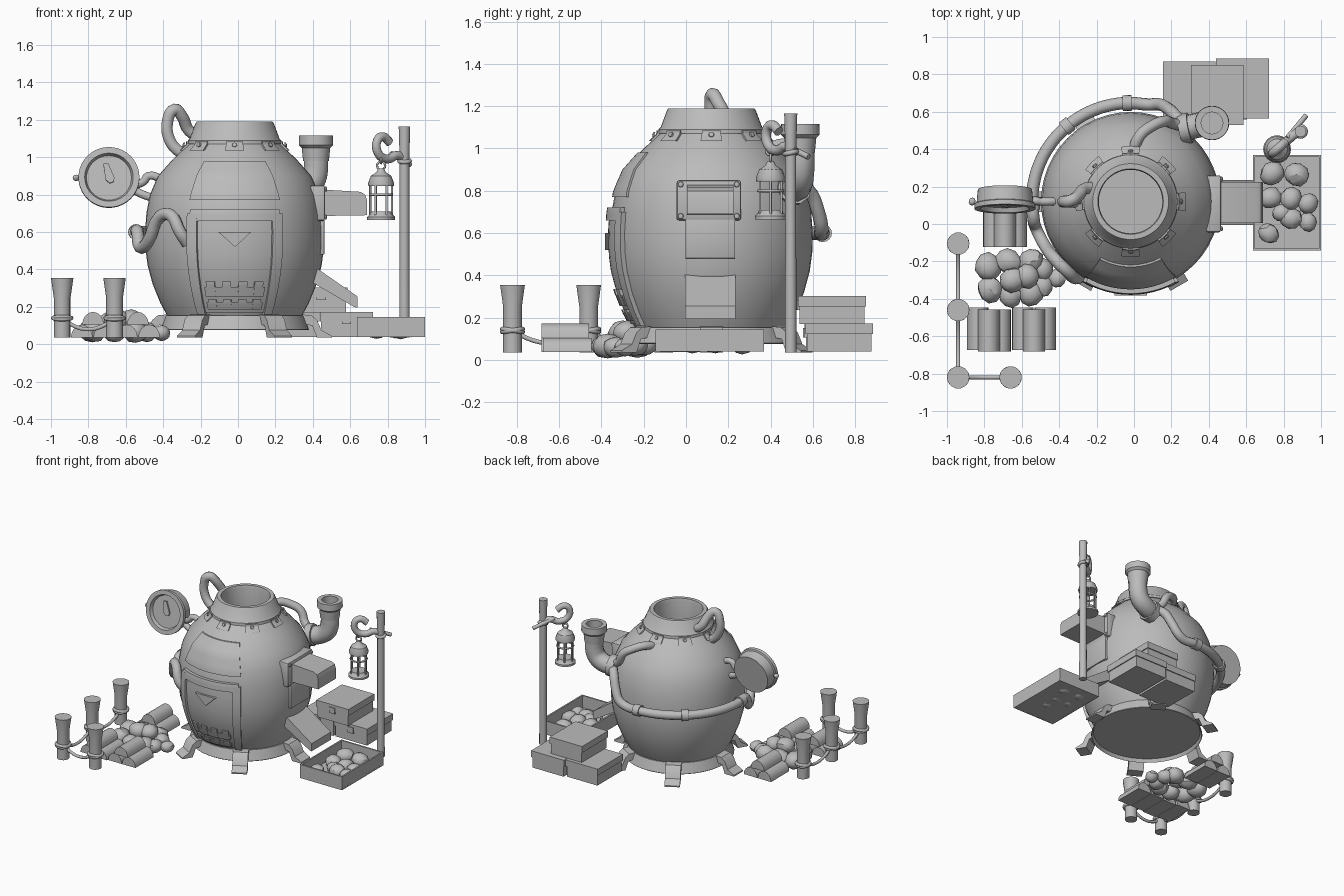
import bpy, bmesh, math, random
from mathutils import Matrix

random.seed(4)
grey = bpy.data.materials.new("plain_grey")
grey.diffuse_color = (0.5, 0.5, 0.5, 1)
CX, CY = -0.018, 0.12          # vessel axis
BODY = [(0.362, 0.155), (0.397, 0.22), (0.438, 0.32), (0.465, 0.42), (0.477, 0.51), (0.479, 0.6),
        (0.472, 0.7), (0.453, 0.8), (0.41, 0.9), (0.33, 0.99), (0.245, 1.07)]


def finish(name, bm, angle=35, mat=None):
    if mat:
        bm.transform(mat)
    bmesh.ops.remove_doubles(bm, verts=bm.verts, dist=1e-5)
    bmesh.ops.recalc_face_normals(bm, faces=bm.faces)
    me = bpy.data.meshes.new(name)
    bm.to_mesh(me)
    bm.free()
    for p in me.polygons:
        p.use_smooth = True
    me.set_sharp_from_angle(angle=math.radians(angle))
    me.materials.append(grey)
    ob = bpy.data.objects.new(name, me)
    bpy.context.collection.objects.link(ob)
    return ob


def place(x, y, z, rz=0.0, rx=0.0):
    return Matrix.Translation((x, y, z)) @ Matrix.Rotation(math.radians(rz), 4, 'Z') @ Matrix.Rotation(math.radians(rx), 4, 'X')


def lathe(name, prof, mat, n=32, angle=35):
    bm = bmesh.new()
    rings = [[bm.verts.new((r * math.cos(2 * math.pi * i / n), r * math.sin(2 * math.pi * i / n), z))
              for i in range(n)] for r, z in prof]
    for a, b in zip(rings, rings[1:]):
        for i in range(n):
            j = (i + 1) % n
            bm.faces.new((a[i], a[j], b[j], b[i]))
    bmesh.ops.dissolve_degenerate(bm, edges=bm.edges, dist=1e-6)
    return finish(name, bm, angle, mat)


def box(name, size, mat, bevel=0.0):
    bm = bmesh.new()
    bmesh.ops.create_cube(bm, size=1, matrix=Matrix.Diagonal((*size, 1)))
    if bevel:
        bmesh.ops.bevel(bm, geom=bm.edges[:], offset=bevel, segments=2, affect='EDGES', profile=0.5)
    return finish(name, bm, 35, mat)


def prism(name, pts, width, mat):
    """Outline in local x-z, extruded along local y."""
    bm = bmesh.new()
    f = bm.faces.new([bm.verts.new((x, -width / 2, z)) for x, z in pts])
    ext = bmesh.ops.extrude_face_region(bm, geom=[f])['geom']
    bmesh.ops.translate(bm, vec=(0, width, 0), verts=[v for v in ext if isinstance(v, bmesh.types.BMVert)])
    bmesh.ops.holes_fill(bm, edges=bm.edges[:])
    return finish(name, bm, 30, mat)


def tube(name, pts, r, smooth=True, res=4):
    """Round pipe through the given points."""
    cu = bpy.data.curves.new(name, 'CURVE')
    cu.dimensions = '3D'
    cu.bevel_depth, cu.bevel_resolution, cu.use_fill_caps, cu.resolution_u = r, 3, True, res
    sp = cu.splines.new('BEZIER' if smooth else 'POLY')
    if smooth:
        sp.bezier_points.add(len(pts) - 1)
        for b, p in zip(sp.bezier_points, pts):
            b.co, b.handle_left_type, b.handle_right_type = p, 'AUTO', 'AUTO'
    else:
        sp.points.add(len(pts) - 1)
        for b, p in zip(sp.points, pts):
            b.co = (*p, 1)
    tmp = bpy.data.objects.new(name, cu)
    bpy.context.collection.objects.link(tmp)
    bpy.context.view_layer.update()
    bm = bmesh.new()
    bm.from_mesh(tmp.evaluated_get(bpy.context.evaluated_depsgraph_get()).to_mesh())
    bpy.data.objects.remove(tmp)
    return finish(name, bm, 40)


def ring(name, R, r, mat, n=20):
    prof = [(R + r * math.cos(a * math.pi / 4), r * math.sin(a * math.pi / 4)) for a in range(9)]
    return lathe(name, prof, mat, n, 60)


def radius_at(z):
    for (r0, z0), (r1, z1) in zip(BODY, BODY[1:]):
        if z <= z1:
            return r0 + (r1 - r0) * (z - z0) / (z1 - z0)
    return BODY[-1][0]


def patch(name, az, half, z0, z1, off, taper=0.0):
    """Raised plate that follows the vessel wall; az is measured from the front, in degrees."""
    bm = bmesh.new()
    nu, nv = 12, 8
    w, lay = nu + 1, (nu + 1) * (nv + 1)
    g = []
    for d in (off, -0.02):
        for j in range(nv + 1):
            z = z0 + (z1 - z0) * j / nv
            for i in range(w):
                a = math.radians(az - 90 + (half - taper * j / nv) * (2 * i / nu - 1))
                r = radius_at(z) + d
                g.append(bm.verts.new((CX + r * math.cos(a), CY + r * math.sin(a), z)))
    for j in range(nv):
        for i in range(nu):
            k = j * w + i
            bm.faces.new((g[k], g[k + 1], g[k + w + 1], g[k + w]))
    rim = ([i for i in range(w)] + [j * w + nu for j in range(1, nv + 1)]
           + [nv * w + i for i in range(nu - 1, -1, -1)] + [j * w for j in range(nv - 1, 0, -1)])
    for a, b in zip(rim, rim[1:] + rim[:1]):
        bm.faces.new((g[a], g[b], g[b + lay], g[a + lay]))
    return finish(name, bm, 35)


def stone(name, x, y, z, r):
    bm = bmesh.new()
    bmesh.ops.create_icosphere(bm, subdivisions=2, radius=r)
    for v in bm.verts:
        v.co *= random.uniform(0.95, 1.05)
    return finish(name, bm, 30, place(x, y, z, random.uniform(0, 360)) @ Matrix.Diagonal((1.05, 0.95, 0.85, 1)))


# vessel with hollow neck and base ring
axis = place(CX, CY, 0)
lathe("vessel", [(0, 0.1), (0.38, 0.1), (0.392, 0.075), (0.397, 0.08), (0.37, 0.155)] + BODY
      + [(0.252, 1.07), (0.25, 1.09), (0.24, 1.1), (0.21, 1.18), (0.203, 1.19), (0.175, 1.19), (0.17, 1.17),
         (0.17, 1.0), (0, 1.0)], axis, 48, 28)
for i in range(8):
    m = axis @ Matrix.Rotation(math.radians(i * 45), 4, 'Z')
    patch("neck_tab", i * 45, 10, 1.035, 1.085, 0.014)
    lathe("neck_bolt", [(0, 0.012), (0.012, 0.008), (0.014, 0)], m @ place(0.268, 0, 1.065, 90, 75), 8)
FOOT = [(0.35, 0.16), (0.41, 0.155), (0.44, 0.13), (0.465, 0.075), (0.52, 0.045), (0.52, 0.035), (0.44, 0.035),
        (0.415, 0.1), (0.35, 0.11)]
for i in range(6):
    prism("foot", FOOT, 0.11, axis @ Matrix.Rotation(math.radians(i * 60), 4, 'Z'))

# door, its frame and the panel above
patch("door", 0, 26, 0.17, 0.67, 0.01)
for s in (-1, 1):
    patch("door_frame_side", s * 27.5, 3.5, 0.16, 0.70, 0.024)
patch("door_frame_top", 0, 29, 0.66, 0.72, 0.024)
patch("upper_panel", 0, 31, 0.77, 0.98, 0.011, 3)
prism("door_triangle", [(-0.105, 0.6), (0.07, 0.6), (-0.015, 0.52)], 0.03, place(0, CY - 0.487, 0))
patch("grille_bar", 0, 21, 0.255, 0.305, 0.02)
patch("grille_sill", 0, 21, 0.185, 0.225, 0.02)
for i in range(4):
    patch("grille_tooth", -16.5 + i * 11, 3, 0.255, 0.335, 0.022)
    patch("grille_tooth_low", -16.5 + i * 11, 3, 0.185, 0.24, 0.022)

# side hatch, chute and ramp
box("hatch_frame", (0.08, 0.305, 0.19), place(0.425, 0.108, 0.755), 0.012)
for y in (-0.025, 0.24):
    for z in (0.68, 0.83):
        lathe("hatch_bolt", [(0, 0.012), (0.012, 0.008), (0.014, 0)], place(0.465, y, z, 90, 90), 8)
prism("chute", [(0.40, 0.685), (0.69, 0.69), (0.69, 0.77), (0.68, 0.80), (0.655, 0.815), (0.40, 0.83)], 0.22,
      place(0, 0.115, 0))
box("wall_plate", (0.06, 0.235, 0.2), place(0.432, 0.115, 0.58), 0.004)
prism("ramp", [(0.33, 0.47), (0.64, 0.255), (0.64, 0.195), (0.62, 0.2), (0.33, 0.37)], 0.24, place(0, 0.115, 0))

# stone crate
box("crate_floor", (0.365, 0.51, 0.012), place(0.818, 0.113, 0.046))
for s in (-1, 1):
    box("crate_side", (0.012, 0.512, 0.105), place(0.818 + s * 0.176, 0.113, 0.092))
    box("crate_end", (0.364, 0.012, 0.105), place(0.818, 0.113 + s * 0.25, 0.092))
for x, y, r in [(0.74, 0.27, .065), (0.87, 0.265, .067), (0.73, 0.14, .06), (0.84, 0.135, .06), (0.84, 0.03, .06),
                (0.72, -0.05, .055), (0.93, 0.11, .055), (0.93, 0.01, .05), (0.79, 0.06, .05)]:
    stone("crate_stone", x, y, 0.083, r)

# storage boxes with lids
for x, y, z, w, d in [(0.295, 0.715, 0.04, 0.28, 0.31), (0.58, 0.725, 0.04, 0.285, 0.32), (0.445, 0.69, 0.17, 0.28, 0.32)]:
    box("storage_box", (w - 0.015, d - 0.015, 0.085), place(x, y, z + 0.0425))
    box("storage_lid", (w, d, 0.05), place(x, y, z + 0.108))
    box("storage_clasp", (0.05, 0.012, 0.045), place(x, y - d / 2, z + 0.09))

# lamp post with hook and lantern
lathe("lamp_post", [(0, 0.035), (0.028, 0.035), (0.026, 0.5), (0.026, 1.0), (0.031, 1.165), (0, 1.165)],
      place(0.89, 0.495, 0), 12)
ring("post_binding", 0.028, 0.012, place(0.89, 0.495, 0.98, 0, 12))
tube("post_peg", [(0.92, 0.58, 0.96), (0.82, 0.46, 1.02)], 0.014, False)
tube("lamp_hook", [(x, 0.40 + (x - 0.765) * 0.85, z) for x, z in
                   [(0.90, 0.98), (0.85, 1.01), (0.80, 0.99), (0.75, 1.02), (0.745, 1.09), (0.775, 1.11), (0.81, 1.08)]], 0.024)
lx, ly = 0.765, 0.40
lathe("lantern_base", [(0, 0.665), (0.075, 0.665), (0.075, 0.68), (0.06, 0.695), (0.055, 0.71), (0, 0.71)], place(lx, ly, 0), 16)
lathe("lantern_cap", [(0, 0.845), (0.068, 0.845), (0.07, 0.86), (0.055, 0.9), (0.025, 0.92), (0.015, 0.94), (0, 0.94)],
      place(lx, ly, 0), 16)
ring("lantern_band", 0.058, 0.007, place(lx, ly, 0.80))
for i in range(6):
    a = i * math.pi / 3
    x, y = lx + 0.058 * math.cos(a), ly + 0.058 * math.sin(a)
    tube("lantern_bar", [(x, y, 0.69), (x, y, 0.86)], 0.006, False)
for i in range(2):
    ring("lantern_link", 0.022, 0.006, place(lx, ly, 0.955 + i * 0.035, i * 90, 90), 12)

# chimney elbow and pipes
tube("chimney_elbow", [(0.417, 0.54, 0.99), (0.415, 0.54, 0.92), (0.395, 0.535, 0.865), (0.35, 0.53, 0.83), (0.27, 0.51, 0.81)], 0.068)
lathe("chimney_rim", [(0.058, 0.98), (0.058, 1.115), (0.09, 1.115), (0.092, 1.065), (0.076, 1.05), (0.069, 0.98)],
      place(0.417, 0.54, 0))
tube("chimney_collar", [(0.30, 0.515, 0.818), (0.25, 0.505, 0.81)], 0.082, False)
tube("neck_pipe", [(-0.01, 0.37, 0.99), (0.03, 0.47, 1.02), (0.09, 0.52, 1.0), (0.16, 0.55, 0.955), (0.2, 0.54, 0.88),
                   (0.27, 0.52, 0.83)], 0.03)
arc = [(CX + 0.527 * math.cos(math.radians(a)), CY + 0.527 * math.sin(math.radians(a)), 0.6) for a in range(80, 191, 11)]
tube("wrap_pipe", [(0.27, 0.52, 0.82), (0.22, 0.58, 0.80), (0.17, 0.625, 0.70), (0.13, 0.64, 0.63)] + arc
     + [(-0.525, -0.02, 0.52), (-0.48, -0.11, 0.55), (-0.42, -0.19, 0.68), (-0.36, -0.25, 0.69), (-0.31, -0.29, 0.60),
        (-0.27, -0.27, 0.54)], 0.033)
for a in (92, 130, 182):
    m = axis @ Matrix.Rotation(math.radians(a), 4, 'Z')
    lathe("pipe_clamp", [(0.03, -0.025), (0.042, -0.025), (0.042, 0.025), (0.03, 0.025)], m @ place(0.527, 0, 0.6, 0, 90), 16)
tube("tall_pipe", [(-0.29, 0.12, 1.01), (-0.36, 0.12, 1.08), (-0.375, 0.12, 1.20), (-0.34, 0.125, 1.255), (-0.30, 0.15, 1.22),
                   (-0.26, 0.19, 1.14), (-0.2, 0.19, 1.11)], 0.032)

# pressure gauge on its brackets
gm = place(-0.69, 0.135, 0.885, 0, 81)
lathe("gauge", [(0, -0.05), (0.145, -0.05), (0.152, 0.025), (0.163, 0.03), (0.163, 0.055), (0.13, 0.055), (0.12, 0.03),
                (0, 0.03)], gm, 40)
prism("gauge_needle", [(-0.03, 0.075), (-0.005, 0.08), (0.03, 0.0), (0.025, -0.022), (0.005, -0.03), (-0.018, -0.012)],
      0.016, gm @ place(0, 0, 0.034, 0, -90))
stone("gauge_knob", -0.865, 0.12, 0.89, 0.02)
tube("gauge_bracket", [(-0.55, 0.13, 0.82), (-0.48, 0.12, 0.79), (-0.41, 0.12, 0.78)], 0.022)
tube("gauge_pipe", [(-0.55, 0.13, 0.85), (-0.505, 0.12, 0.87), (-0.48, 0.12, 0.90), (-0.40, 0.12, 0.88)], 0.022)

# fence posts and ropes
posts = [(-0.94, -0.105), (-0.94, -0.46), (-0.94, -0.82), (-0.66, -0.82)]
for x, y in posts:
    lathe("fence_post", [(0, 0.035), (0.045, 0.035), (0.045, 0.25), (0.06, 0.355), (0, 0.355)], place(x, y, 0), 14)
    for t in (8, -8):
        ring("rope_wrap", 0.049, 0.011, place(x, y, 0.14, 0, t))
for a, b in zip(posts, posts[1:]):
    tube("fence_rope", [(a[0] + (b[0] - a[0]) * t, a[1] + (b[1] - a[1]) * t, 0.14 - 0.24 * t * (1 - t))
                        for t in (0, 0.25, 0.5, 0.75, 1)], 0.011)

# split logs, flat side down
ARCH = [(0.058 * math.cos(i * math.pi / 8), 0.068 * math.sin(i * math.pi / 8)) for i in range(9)]
for x, y, z in [(-0.835, -0.56, 0.037), (-0.715, -0.57, 0.037), (-0.595, -0.56, 0.037), (-0.475, -0.56, 0.037),
                (-0.775, -0.57, 0.105), (-0.535, -0.57, 0.105), (-0.75, -0.01, 0.037), (-0.63, -0.01, 0.037), (-0.69, -0.01, 0.105)]:
    prism("split_log", ARCH, 0.225, place(x, y, z))

# loose stone heap
for x, y, z, r in [(-0.78, -0.23, .075, .075), (-0.67, -0.2, .08, .07), (-0.55, -0.2, .08, .07), (-0.49, -0.24, .07, .06),
                   (-0.77, -0.35, .07, .07), (-0.65, -0.3, .13, .07), (-0.55, -0.37, .065, .07), (-0.49, -0.33, .06, .06),
                   (-0.57, -0.28, .13, .065), (-0.66, -0.38, .065, .065), (-0.41, -0.29, .06, .05)]:
    stone("heap_stone", x, y, z, r)
